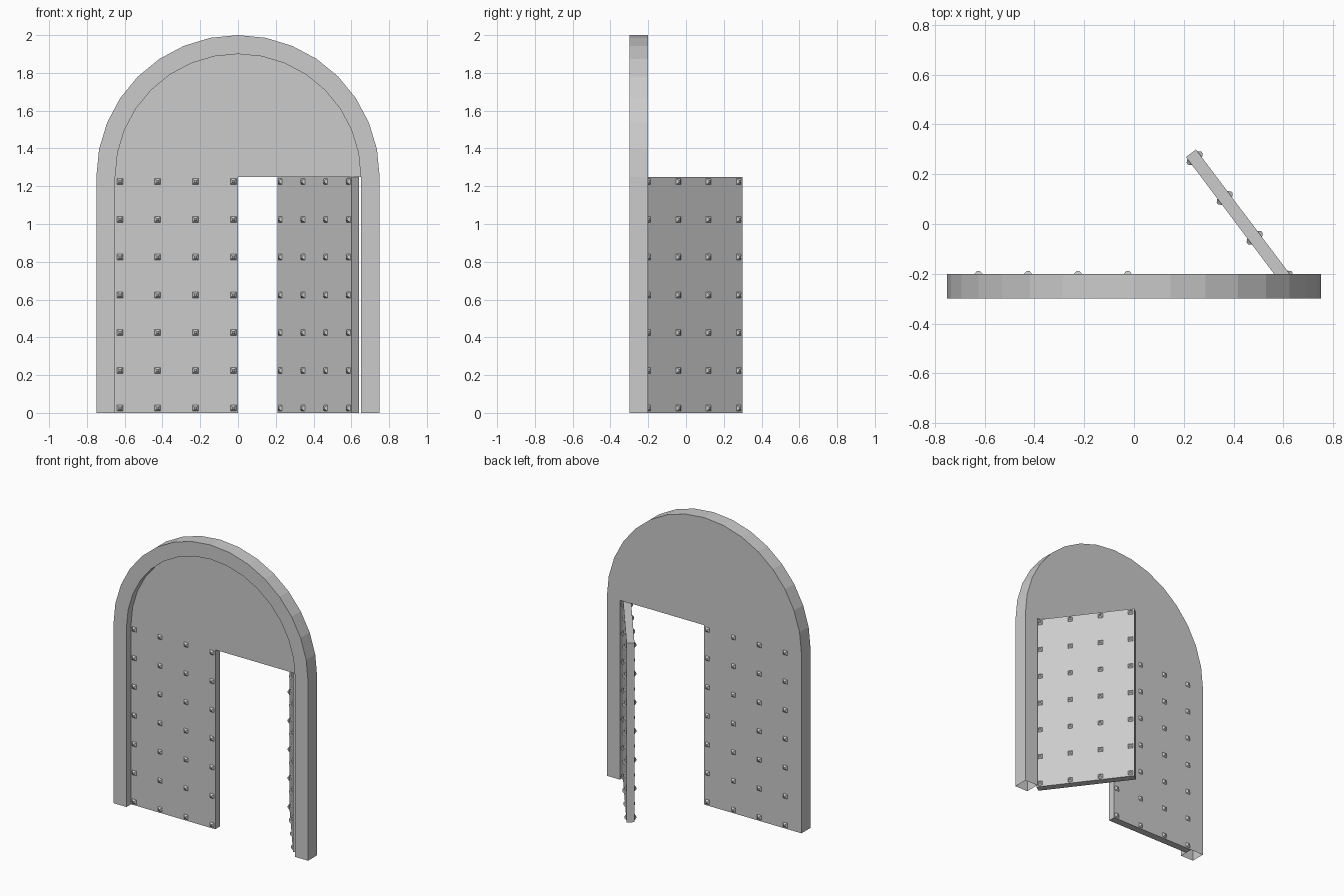
import bpy, bmesh, math
from mathutils import Matrix

if "Cube" in bpy.data.objects:
    bpy.data.objects.remove(bpy.data.objects["Cube"])

SPRING, SEG = 1.25, 16
DOOR_W, DOOR_T = 0.65, 0.05


def arc(r):
    return [(r * math.cos(math.pi * i / SEG), SPRING + r * math.sin(math.pi * i / SEG))
            for i in range(SEG + 1)]


def finish(bm, name, recalc=True):
    if recalc:
        bmesh.ops.recalc_face_normals(bm, faces=bm.faces)
    me = bpy.data.meshes.new(name)
    bm.to_mesh(me)
    bm.free()
    ob = bpy.data.objects.new(name, me)
    bpy.context.collection.objects.link(ob)
    return ob


# Arched frame: strip between outer and inner outlines, open under the feet
def frame():
    bm = bmesh.new()
    rings = []
    for r in (0.75, 0.65):
        pts = [(r, 0)] + arc(r) + [(-r, 0)]
        for y in (-0.3, -0.2):
            rings.append([bm.verts.new((x, y, z)) for x, z in pts])
    of, ob, inf, inb = rings
    for a, b in ((of, ob), (ob, inb), (inb, inf), (inf, of)):
        for i in range(len(a) - 1):
            bm.faces.new((a[i], a[i + 1], b[i + 1], b[i]))
    return finish(bm, "arch_frame")


# Half-round panel filling the arch above the doors
def panel():
    bm = bmesh.new()
    f = bm.faces.new([bm.verts.new((x, -0.25, z)) for x, z in arc(0.65)])
    ext = bmesh.ops.extrude_face_region(bm, geom=[f], use_keep_orig=True)
    moved = [g for g in ext["geom"] if isinstance(g, bmesh.types.BMVert)]
    bmesh.ops.translate(bm, verts=moved, vec=(0, 0.05, 0))
    return finish(bm, "arch_panel")


# Door leaf, hinge at local x = 0, front face at y = 0, studs on both faces
def door(name, direction):
    bm = bmesh.new()
    m = (Matrix.Translation((direction * DOOR_W / 2, DOOR_T / 2, SPRING / 2))
         @ Matrix.Diagonal((DOOR_W, DOOR_T, SPRING, 1)))
    bmesh.ops.create_cube(bm, size=1, matrix=m)
    for col in range(4):
        for row in range(7):
            for y, s in ((-0.006, 1), (DOOR_T + 0.006, -1)):
                m = (Matrix.Translation((direction * (0.025 + 0.2 * col), y, 0.025 + 0.2 * row))
                     @ Matrix.Rotation(s * math.pi / 2, 4, 'X')
                     @ Matrix.Rotation(math.pi / 4, 4, 'Z'))
                bmesh.ops.create_cone(bm, cap_ends=True, segments=4, radius1=0.0225,
                                      radius2=0.007, depth=0.012, matrix=m)
    return finish(bm, name)


frame()
panel()

# Closed left leaf
left = door("left_door", 1)
left.location = (-0.65, -0.25, 0)

# Right leaf swung open towards the back
right = door("right_door", -1)
right.location = (0.6, -0.25, 0)
right.rotation_euler = (0, 0, -math.radians(53))
